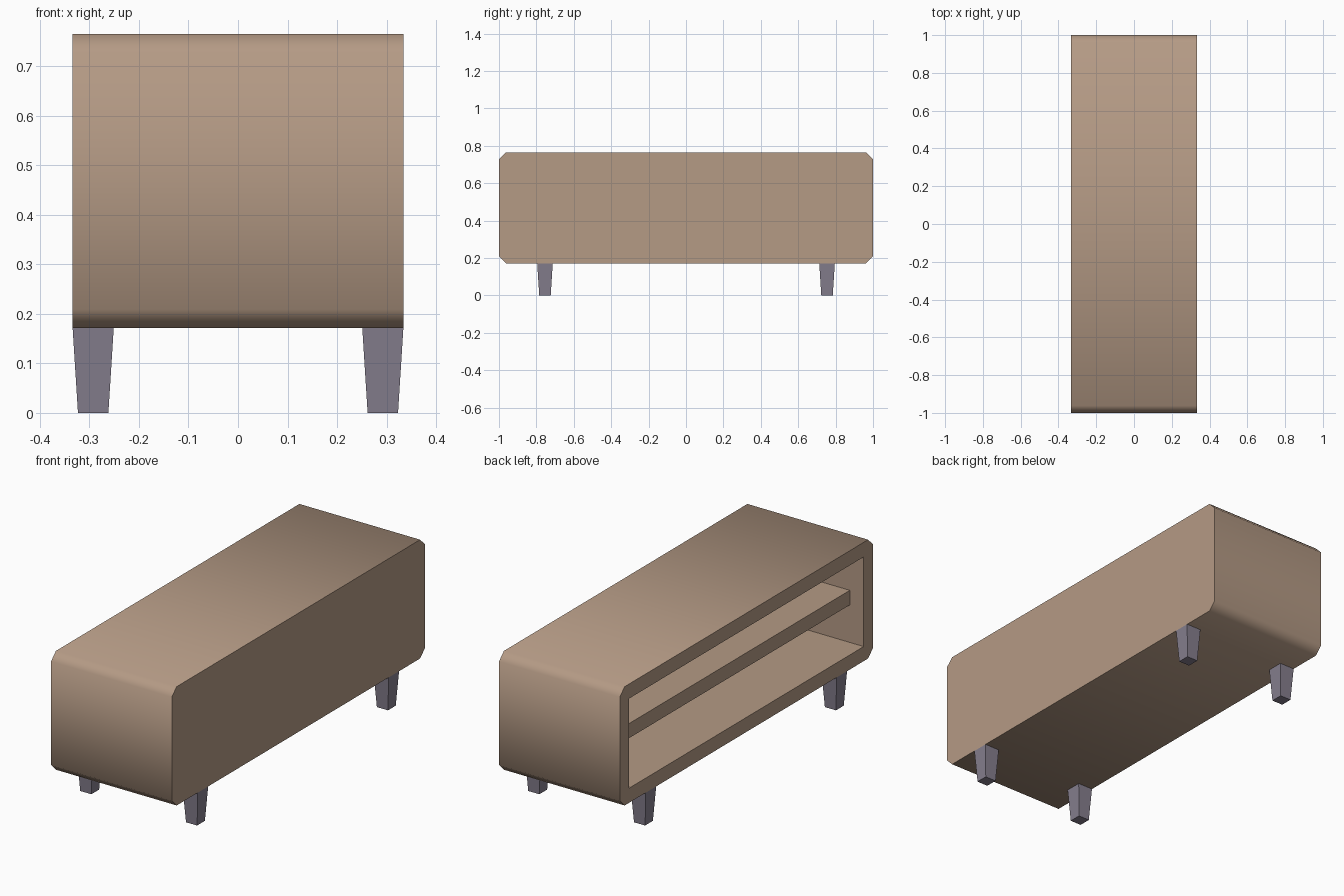
import bpy, bmesh
from math import radians

if "Cube" in bpy.data.objects:
    bpy.data.objects.remove(bpy.data.objects["Cube"], do_unlink=True)

HALF_X, HALF_Y = 0.334, 1.0
BOTTOM, TOP = 0.171, 0.765
WALL, CHAMFER = 0.073, 0.038


def material(name, color):
    mat = bpy.data.materials.new(name)
    mat.use_nodes = True
    mat.diffuse_color = color
    mat.node_tree.nodes["Principled BSDF"].inputs["Base Color"].default_value = color
    return mat


def block(name, low, high, mat, foot_scale=1.0, chamfer=0.0):
    """Box between two corners, with optional tapered foot or chamfered x-running edges."""
    bm = bmesh.new()
    bmesh.ops.create_cube(bm, size=1)
    for v in bm.verts:
        taper = foot_scale if v.co.z < 0 else 1.0
        v.co.x *= taper
        v.co.y *= taper
        for i in range(3):
            v.co[i] = (low[i] + high[i]) / 2 + v.co[i] * (high[i] - low[i])
    if chamfer:
        edges = [e for e in bm.edges if abs(e.verts[0].co.x - e.verts[1].co.x) > 0.1]
        bmesh.ops.bevel(bm, geom=edges, offset=chamfer, segments=1, affect='EDGES')
    mesh = bpy.data.meshes.new(name)
    bm.to_mesh(mesh)
    bm.free()
    mesh.materials.append(mat)
    obj = bpy.data.objects.new(name, mesh)
    bpy.context.collection.objects.link(obj)
    return obj


wood = material("light brown wood", (0.46, 0.325, 0.235, 1))
leg_grey = material("purple grey", (0.235, 0.21, 0.27, 1))

# Cabinet shell, hollowed from its open long side
cabinet = block("cabinet", (-HALF_X, -HALF_Y, BOTTOM), (HALF_X, HALF_Y, TOP),
                wood, chamfer=CHAMFER)
inner_y = HALF_Y - WALL
cutter = block("opening_cutter", (-HALF_X - 0.2, -inner_y, BOTTOM + WALL),
               (HALF_X - WALL, inner_y, TOP - WALL), wood)
cutter.hide_render = True
cut = cabinet.modifiers.new("opening", 'BOOLEAN')
cut.operation = 'DIFFERENCE'
cut.solver = 'EXACT'
cut.object = cutter

bpy.ops.object.select_all(action='DESELECT')
cabinet.select_set(True)
bpy.context.view_layer.objects.active = cabinet
bpy.ops.object.modifier_apply(modifier=cut.name)
bpy.data.objects.remove(cutter, do_unlink=True)
bpy.ops.object.shade_smooth_by_angle(angle=radians(50))

# Shelf set back from the opening
middle = (BOTTOM + TOP) / 2
block("shelf", (-HALF_X + 0.077, -inner_y, middle - WALL / 2),
      (HALF_X - WALL, inner_y, middle + WALL / 2), wood)

# Four tapered legs
LEG = 0.083
for x_name, sx in (("open_side", -1), ("closed_side", 1)):
    for y_name, sy in (("front", -1), ("back", 1)):
        cx, cy = sx * (HALF_X - LEG / 2), sy * 0.754
        block(f"{y_name}_{x_name}_leg", (cx - LEG / 2, cy - LEG / 2, 0),
              (cx + LEG / 2, cy + LEG / 2, BOTTOM), leg_grey, foot_scale=0.74)
